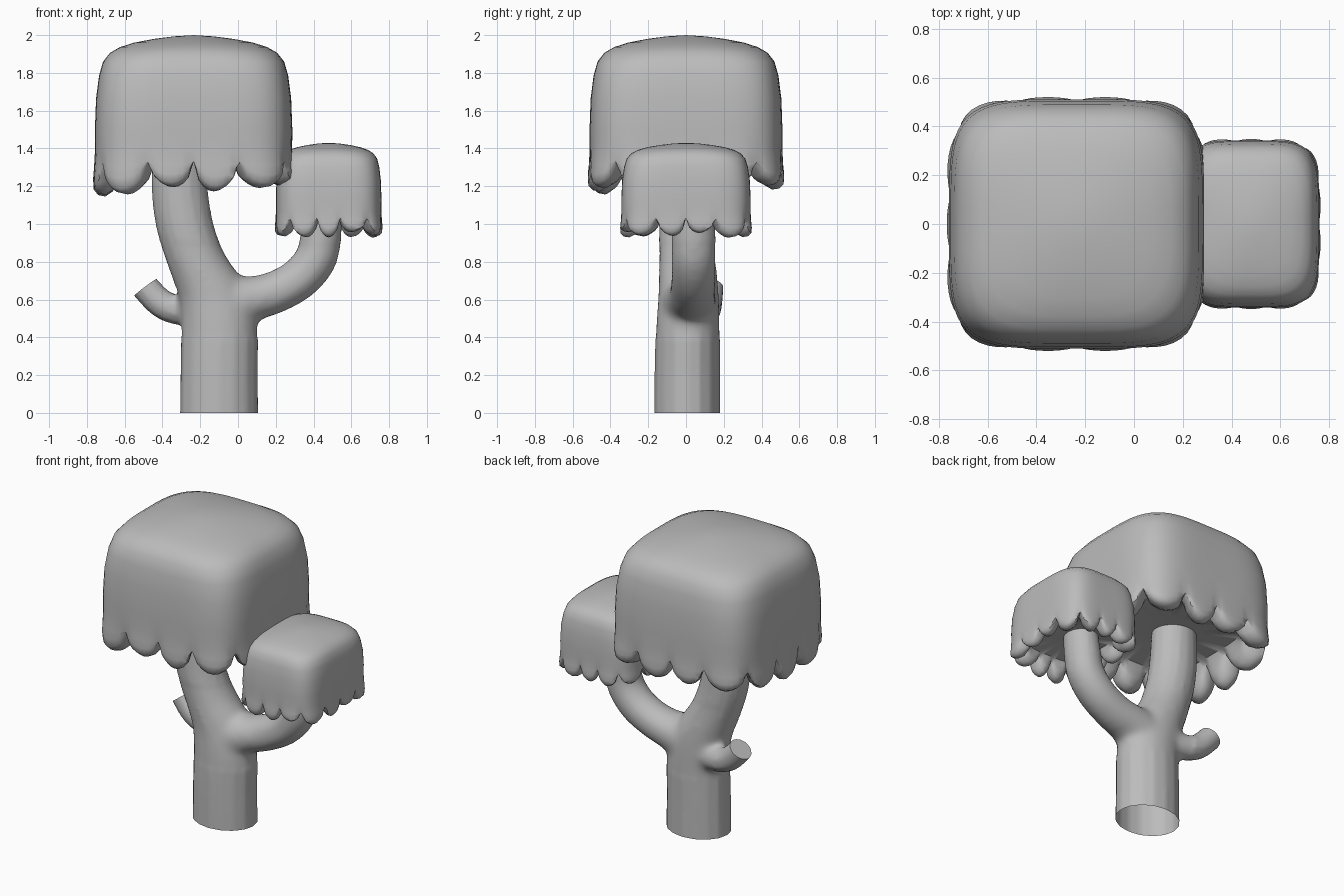
import bpy, bmesh, math, random
from mathutils import Vector

if "Cube" in bpy.data.objects:
    bpy.data.objects.remove(bpy.data.objects["Cube"])

random.seed(4)
grey = bpy.data.materials.new("grey clay")
grey.diffuse_color = (0.5, 0.5, 0.5, 1)
grey.use_nodes = True
grey.node_tree.nodes["Principled BSDF"].inputs["Base Color"].default_value = grey.diffuse_color


def make_object(name, rings, poles=(None, None)):
    """Skin a list of rings; each end gets a fan to its pole, or a flat cap."""
    bm = bmesh.new()
    loops = [[bm.verts.new(p) for p in ring] for ring in rings]
    n = len(loops[0])
    for a, b in zip(loops, loops[1:]):
        for i in range(n):
            j = (i + 1) % n
            bm.faces.new((a[i], a[j], b[j], b[i]))
    for loop, pole in zip((loops[0], loops[-1]), poles):
        if pole is None:
            bm.faces.new(loop)
        else:
            tip = bm.verts.new(pole)
            for i in range(n):
                bm.faces.new((loop[i], loop[(i + 1) % n], tip))
    bmesh.ops.recalc_face_normals(bm, faces=bm.faces)
    mesh = bpy.data.meshes.new(name)
    bm.to_mesh(mesh)
    bm.free()
    mesh.materials.append(grey)
    obj = bpy.data.objects.new(name, mesh)
    bpy.context.collection.objects.link(obj)
    return obj


def activate(obj):
    bpy.ops.object.select_all(action='DESELECT')
    obj.select_set(True)
    bpy.context.view_layer.objects.active = obj


def limb(name, points, sides=16, steps=3):
    """Bent tube through (x, y, z, radius in plane, radius in y) points."""
    pts = [Vector(p) for p in points]
    pts = [pts[0]] + pts + [pts[-1]]
    path = []
    for a, b, c, d in zip(pts, pts[1:], pts[2:], pts[3:]):
        for k in range(steps):
            t = k / steps
            path.append(0.5 * (2 * b + (c - a) * t + (2 * a - 5 * b + 4 * c - d) * t * t
                               + (3 * b - a - 3 * c + d) * t ** 3))
    path.append(pts[-1])
    rings = []
    for i, p in enumerate(path):
        q, r = path[min(i + 1, len(path) - 1)], path[max(i - 1, 0)]
        tangent = (Vector(q[:3]) - Vector(r[:3])).normalized()
        side = Vector((0, 1, 0)).cross(tangent).normalized()
        up = tangent.cross(side)
        rings.append([Vector(p[:3]) + side * p[3] * math.cos(a) + up * p[4] * math.sin(a)
                      for a in (2 * math.pi * k / sides for k in range(sides))])
    return make_object(name, rings)


def canopy(name, cx, hx, hy, rim, top, lobes, depth, lip, hollow, phase):
    """Rounded box of foliage with a rim of hanging lobes and a hollow underside."""
    per = 8
    n = lobes * per
    amps = [random.uniform(*depth) for _ in range(lobes)]
    lobe = [abs(math.sin(math.pi * i / per)) ** 0.5 for i in range(n)]
    drop = [lobe[i] * amps[i // per] for i in range(n)]

    def ring(scale, z, hang=0.0, bulge=0.0, power=4.6):
        out = []
        for i in range(n):
            a = 2 * math.pi * (i + phase * per) / n
            c, s = math.cos(a), math.sin(a)
            r = (abs(c) ** power + abs(s) ** power) ** (-1 / power)
            r *= scale + bulge * (lobe[i] - 0.5)
            out.append((cx + hx * r * c, hy * r * s, z - hang * drop[i]))
        return out

    # Domed top and nearly upright sides
    dome = [(0.2, 0.99), (0.4, 0.97), (0.6, 0.94), (0.74, 0.905), (0.84, 0.86),
            (0.91, 0.79), (0.95, 0.68), (0.98, 0.5), (0.992, 0.25), (0.99, 0.1)]
    rings = [ring(s, rim + (top - rim) * t, power=2 + 2.6 * s ** 3) for s, t in dome]
    # Lobes rolling under into the hollow: position across the lip, hang, bulge
    for u, hang, bulge in [(0, 0.15, 0.02), (0, 0.5, 0.04), (0.05, 0.8, 0.05),
                           (0.22, 0.96, 0.04), (0.45, 1.0, 0.0), (0.72, 0.85, -0.03),
                           (0.9, 0.5, -0.04), (1.0, 0.1, -0.02)]:
        rings.append(ring(0.99 - lip * u, rim, hang, bulge))
    rings.append(ring(0.95 - lip, rim + hollow * 0.5))
    rings.append(ring(0.35, rim + hollow, power=3))
    obj = make_object(name, rings, ((cx, 0, top), (cx, 0, rim + hollow)))
    activate(obj)
    bpy.ops.object.shade_smooth_by_angle(angle=math.radians(50))
    return obj


# Trunk bending into the tall left branch
trunk = limb("trunk", [
    (-0.10, 0.007, -0.1, 0.209, 0.176), (-0.10, 0.007, 0.22, 0.205, 0.174),
    (-0.10, 0.01, 0.45, 0.203, 0.17), (-0.135, 0.014, 0.62, 0.182, 0.162),
    (-0.19, 0.01, 0.74, 0.158, 0.155), (-0.245, 0.003, 0.87, 0.149, 0.147),
    (-0.288, 0.0, 1.02, 0.15, 0.142), (-0.31, 0.0, 1.2, 0.148, 0.137),
    (-0.315, 0.0, 1.43, 0.14, 0.13)])

# Right branch and the cut stub, merged into the trunk
right_branch = limb("right_branch", [
    (-0.09, 0.01, 0.555, 0.155, 0.15), (0.0, 0.02, 0.585, 0.14, 0.143),
    (0.1, 0.03, 0.61, 0.119, 0.13),
    (0.2, 0.035, 0.64, 0.114, 0.121), (0.325, 0.04, 0.71, 0.113, 0.12),
    (0.415, 0.04, 0.82, 0.113, 0.119), (0.44, 0.04, 0.95, 0.108, 0.116),
    (0.45, 0.03, 1.13, 0.10, 0.11)])
stub = limb("stub", [
    (-0.15, 0.07, 0.54, 0.08, 0.08), (-0.29, 0.1, 0.54, 0.08, 0.08),
    (-0.40, 0.115, 0.575, 0.078, 0.078), (-0.49, 0.125, 0.665, 0.076, 0.076),
    (-0.55, 0.13, 0.745, 0.076, 0.076)], sides=10)
activate(trunk)
for part in (right_branch, stub):
    mod = trunk.modifiers.new("merge", 'BOOLEAN')
    mod.operation, mod.solver, mod.object = 'UNION', 'EXACT', part
    bpy.ops.object.modifier_apply(modifier=mod.name)
    bpy.data.objects.remove(part)
mod = trunk.modifiers.new("blend", 'REMESH')
mod.mode, mod.voxel_size = 'VOXEL', 0.018
bpy.ops.object.modifier_apply(modifier=mod.name)

bm = bmesh.new()
bm.from_mesh(trunk.data)
# Soften the forks
fork = [v for v in bm.verts if v.co.x > -0.33 and 0.4 < v.co.z < 0.9]
for _ in range(10):
    bmesh.ops.smooth_vert(bm, verts=fork, factor=0.5,
                          use_axis_x=True, use_axis_y=True, use_axis_z=True)
# Flat cut on the stub
tip_faces = [f for f in bm.faces
             if all(v.co.x < -0.395 and v.co.z < 0.83 for v in f.verts)]
tip_geom = set(tip_faces)
for f in tip_faces:
    tip_geom.update(f.verts)
    tip_geom.update(f.edges)
bmesh.ops.bisect_plane(bm, geom=list(tip_geom), plane_co=(-0.49, 0.125, 0.665),
                       plane_no=(-0.6, 0.05, 0.8), clear_outer=True)
bmesh.ops.holes_fill(bm, edges=[e for e in bm.edges if e.is_boundary])
# Open foot of the trunk
bmesh.ops.bisect_plane(bm, geom=bm.verts[:] + bm.edges[:] + bm.faces[:],
                       plane_co=(0, 0, 0), plane_no=(0, 0, 1), clear_inner=True)
bm.to_mesh(trunk.data)
bm.free()
if not trunk.data.materials:
    trunk.data.materials.append(grey)
activate(trunk)
bpy.ops.object.shade_smooth_by_angle(angle=math.radians(55))

# Foliage
canopy("large_canopy", -0.235, 0.527, 0.515, 1.33, 2.0, 14, (0.12, 0.19), 0.23, 0.04, 0.5)
canopy("small_canopy", 0.48, 0.282, 0.345, 1.03, 1.43, 14, (0.07, 0.105), 0.26, 0.03, 0)
